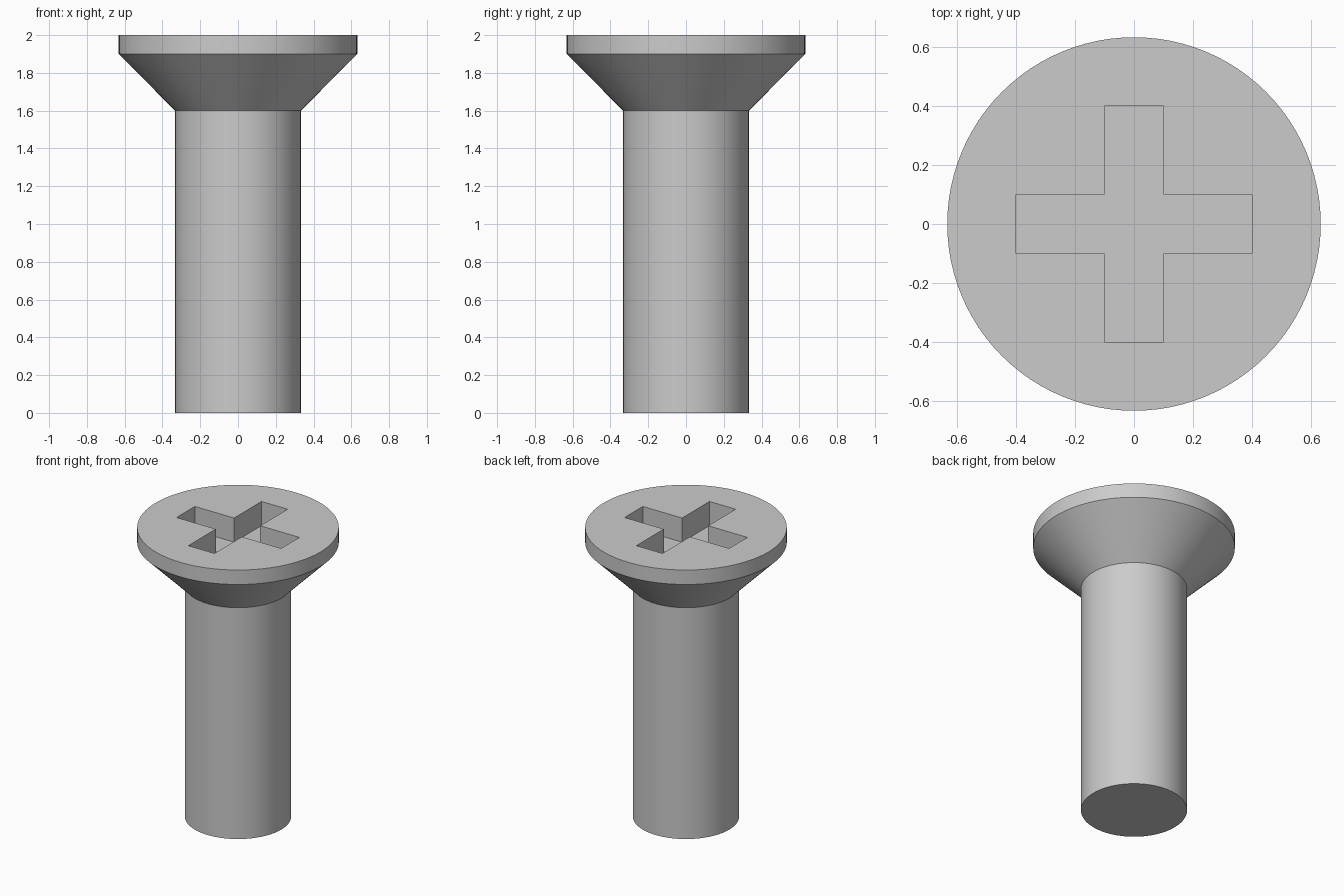
import bpy
import bmesh
from math import cos, sin, pi, radians
from mathutils import Matrix

cube = bpy.data.objects.get("Cube")
if cube:
    bpy.data.objects.remove(cube, do_unlink=True)

SEGMENTS = 96
SHAFT_R, HEAD_R = 0.333, 0.632
CONE_Z, RIM_Z, TOP_Z = 1.6, 1.9, 2.0
SLOT_HALF_W, SLOT_HALF_L, SLOT_DEPTH = 0.1, 0.4, 0.167

# Plain grey steel
steel = bpy.data.materials.new("grey_steel")
steel.use_nodes = True
colour = (0.6, 0.6, 0.6, 1.0)
steel.diffuse_color = colour
steel.node_tree.nodes["Principled BSDF"].inputs["Base Color"].default_value = colour


def make_object(name, bm):
    bmesh.ops.recalc_face_normals(bm, faces=bm.faces)
    mesh = bpy.data.meshes.new(name)
    bm.to_mesh(mesh)
    bm.free()
    mesh.materials.append(steel)
    obj = bpy.data.objects.new(name, mesh)
    bpy.context.collection.objects.link(obj)
    return obj


def turned(name, profile):
    """Closed solid of revolution from (radius, height) pairs."""
    bm = bmesh.new()
    angles = [2 * pi * i / SEGMENTS for i in range(SEGMENTS)]
    rings = [[bm.verts.new((r * cos(a), r * sin(a), z)) for a in angles]
             for r, z in profile]
    for low, high in zip(rings, rings[1:]):
        for i in range(SEGMENTS):
            j = (i + 1) % SEGMENTS
            bm.faces.new((low[i], low[j], high[j], high[i]))
    bm.faces.new(rings[0])
    bm.faces.new(rings[-1])
    return make_object(name, bm)


def cross_prism(name, w, length, z0, z1):
    """Cross outline, one arm turned four times, extruded upward."""
    bm = bmesh.new()
    arm = [(length, -w), (length, w), (w, w)]
    verts = []
    for k in range(4):
        turn = Matrix.Rotation(k * pi / 2, 4, 'Z')
        for x, y in arm:
            v = bm.verts.new((x, y, z0))
            v.co = turn @ v.co
            verts.append(v)
    base = bm.faces.new(verts)
    top = bmesh.ops.extrude_face_region(bm, geom=[base])["geom"]
    bmesh.ops.translate(bm, vec=(0, 0, z1 - z0),
                        verts=[g for g in top if isinstance(g, bmesh.types.BMVert)])
    return make_object(name, bm)


# Shaft, countersunk cone and flat rim in one turned body
screw = turned("countersunk_screw", [(SHAFT_R, 0), (SHAFT_R, CONE_Z),
                                     (HEAD_R, RIM_Z), (HEAD_R, TOP_Z)])

# Cross-shaped drive recess
cutter = cross_prism("recess_cutter", SLOT_HALF_W, SLOT_HALF_L,
                     TOP_Z - SLOT_DEPTH, TOP_Z + 0.1)
cutter.hide_render = True

cut = screw.modifiers.new("drive_recess", 'BOOLEAN')
cut.operation = 'DIFFERENCE'
cut.solver = 'EXACT'
cut.object = cutter

bpy.ops.object.select_all(action='DESELECT')
screw.select_set(True)
bpy.context.view_layer.objects.active = screw
bpy.ops.object.modifier_apply(modifier=cut.name)
bpy.data.objects.remove(cutter, do_unlink=True)

# Smooth round sides with crisp rims and recess edges
bpy.ops.object.shade_smooth_by_angle(angle=radians(30))
